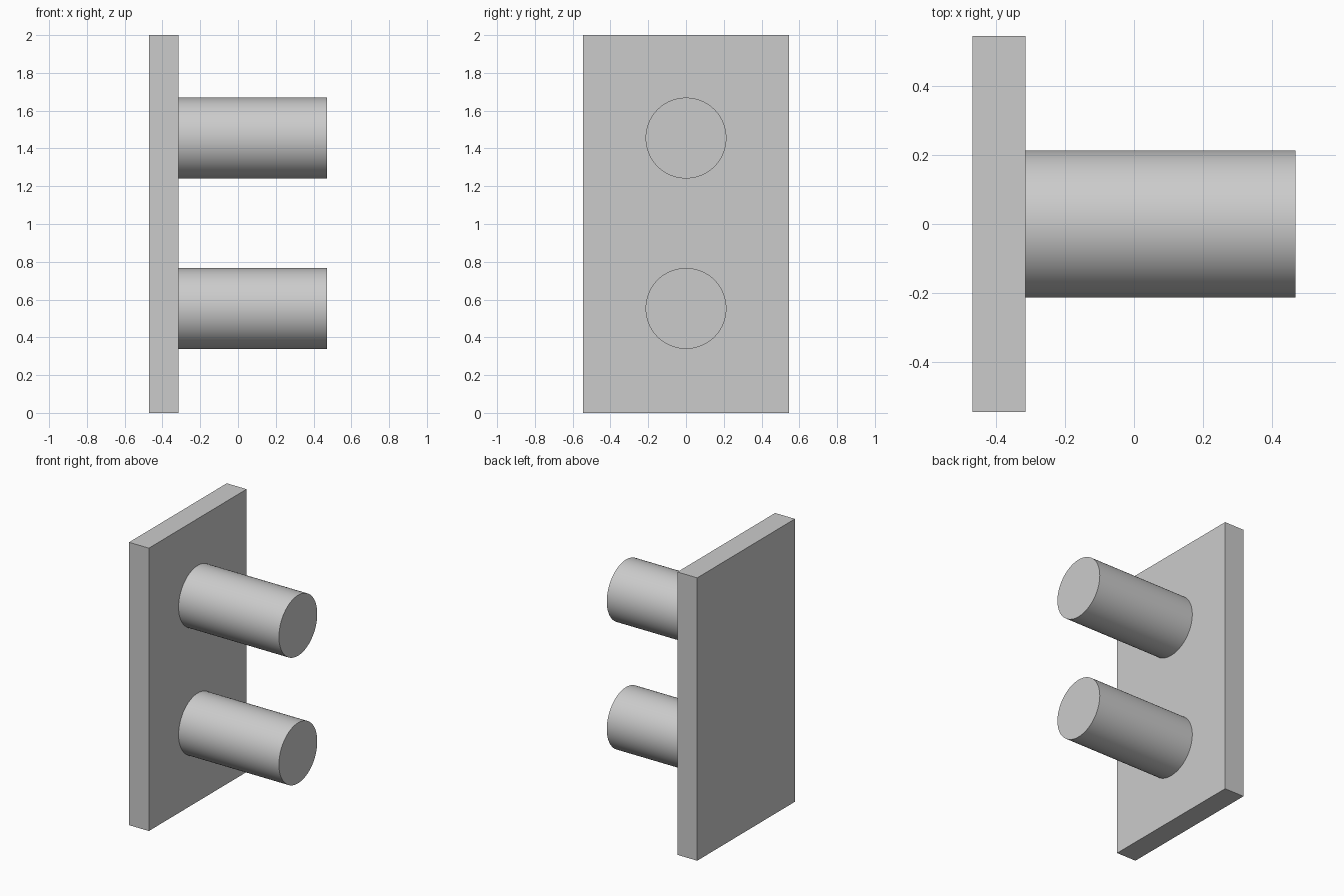
import bpy
import math

cube = bpy.data.objects.get("Cube")
if cube:
    bpy.data.objects.remove(cube, do_unlink=True)

grey = bpy.data.materials.new("light_grey")
grey.use_nodes = True
colour = (0.6, 0.6, 0.6, 1.0)
grey.diffuse_color = colour
for node in grey.node_tree.nodes:
    if node.type == 'BSDF_PRINCIPLED':
        node.inputs["Base Color"].default_value = colour

BACK, FACE, TIP = -0.47, -0.315, 0.47
RADIUS = 0.214


def finish(name):
    obj = bpy.context.object
    obj.name = name
    obj.data.materials.append(grey)
    bpy.ops.object.transform_apply(location=False, rotation=True, scale=True)
    return obj


# Upright backing plate
bpy.ops.mesh.primitive_cube_add(size=1, location=((BACK + FACE) / 2, 0, 1))
bpy.context.object.scale = (FACE - BACK, 1.092, 2)
finish("back_plate")

# Two round pegs standing out from the plate
for name, height in (("lower_peg", 0.553), ("upper_peg", 1.455)):
    bpy.ops.mesh.primitive_cylinder_add(
        vertices=96, radius=RADIUS, depth=TIP - FACE,
        location=((FACE + TIP) / 2, 0, height), rotation=(0, math.pi / 2, 0))
    finish(name)
    bpy.ops.object.shade_smooth_by_angle(angle=math.radians(30))
